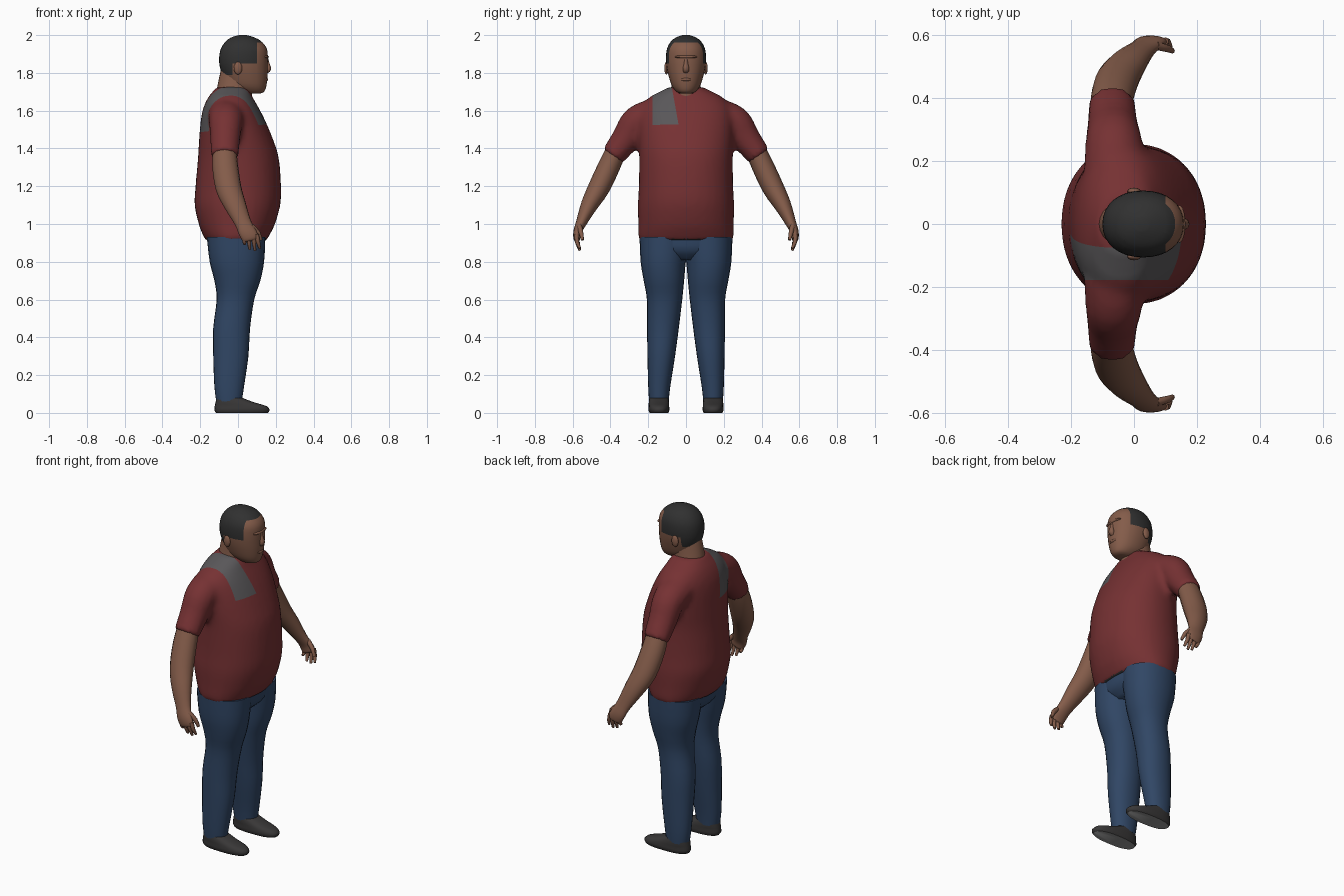
import bpy, bmesh, math
from mathutils import Vector

if "Cube" in bpy.data.objects:
    bpy.data.objects.remove(bpy.data.objects["Cube"])


def material(name, rgb):
    m = bpy.data.materials.new(name)
    m.diffuse_color = (*rgb, 1)
    m.use_nodes = True
    m.node_tree.nodes["Principled BSDF"].inputs["Base Color"].default_value = m.diffuse_color
    return m


RED = material("shirt red", (0.18, 0.031, 0.033))
GREY = material("shoulder cloth grey", (0.10, 0.095, 0.10))
SKIN = material("skin brown", (0.23, 0.107, 0.068))
BLUE = material("jeans blue", (0.03, 0.062, 0.13))
BLACK = material("hair black", (0.030, 0.030, 0.030))
SHOE = material("shoe charcoal", (0.040, 0.038, 0.038))
SOLE = material("sole grey", (0.30, 0.30, 0.30))


def spline(rows, n):
    """Catmull-Rom interpolation of number rows, n steps per span."""
    out = []
    for i in range(len(rows) - 1):
        p = [rows[min(max(k, 0), len(rows) - 1)] for k in (i - 1, i, i + 1, i + 2)]
        for s in range(n):
            t = s / n
            out.append([0.5 * (2 * b + (c - a) * t + (2 * a - 5 * b + 4 * c - d) * t * t
                               + (3 * b - a - 3 * c + d) * t ** 3) for a, b, c, d in zip(*p)])
    return out + [list(rows[-1])]


def skin_rings(bm, rings):
    vs = [[bm.verts.new(p) for p in r] for r in rings]
    n = len(vs[0])
    for a, b in zip(vs, vs[1:]):
        for i in range(n):
            j = (i + 1) % n
            bm.faces.new((a[i], a[j], b[j], b[i]))
    bm.faces.new(vs[0][::-1])
    bm.faces.new(vs[-1])


def ring(c, u, v, n, power):
    pts = []
    for i in range(n):
        a = 2 * math.pi * i / n
        ca, sa = math.cos(a), math.sin(a)
        pts.append(c + u * math.copysign(abs(ca) ** (2 / power), ca)
                   + v * math.copysign(abs(sa) ** (2 / power), sa))
    return pts


def stack(bm, rows, n=24, steps=3, power=2.0, s=1):
    """Upright loft; rows are (z, x back, x front, y inner, y outer)."""
    skin_rings(bm, [ring(Vector(((b + f) / 2, s * (i + o) / 2, z)), Vector(((f - b) / 2, 0, 0)),
                         Vector((0, (o - i) / 2, 0)), n, power)
                    for z, b, f, i, o in spline(rows, steps)])


def tube(bm, rows, n=16, steps=3, s=1):
    """Loft along a path; rows are (x, y, z, radius along x, radius across)."""
    rows = spline(rows, steps)
    pts = [Vector((r[0], s * r[1], r[2])) for r in rows]
    rings = []
    for i, r in enumerate(rows):
        d = (pts[min(i + 1, len(pts) - 1)] - pts[max(i - 1, 0)]).normalized()
        u = Vector((1, 0, 0))
        u = (u - d * u.dot(d)).normalized()
        rings.append(ring(pts[i], u * r[3], d.cross(u) * r[4], n, 2))
    skin_rings(bm, rings)


def ball(bm, loc, size):
    vs = bmesh.ops.create_uvsphere(bm, u_segments=12, v_segments=8, radius=1)["verts"]
    for v in vs:
        v.co = Vector([v.co[k] * size[k] + loc[k] for k in range(3)])


def cut(bm, co, no):
    bmesh.ops.bisect_plane(bm, geom=bm.verts[:] + bm.edges[:] + bm.faces[:],
                           plane_co=co, plane_no=no, dist=1e-5)


def finish(bm, name, mats, rule=None, angle=50):
    bmesh.ops.recalc_face_normals(bm, faces=bm.faces)
    bm.normal_update()
    for f in bm.faces:
        f.material_index = int(rule(f.calc_center_median(), f.normal)) if rule else 0
    me = bpy.data.meshes.new(name)
    bm.to_mesh(me)
    bm.free()
    for m in mats:
        me.materials.append(m)
    ob = bpy.data.objects.new(name, me)
    bpy.context.collection.objects.link(ob)
    bpy.ops.object.select_all(action='DESELECT')
    ob.select_set(True)
    bpy.context.view_layer.objects.active = ob
    bpy.ops.object.shade_smooth_by_angle(angle=math.radians(angle))
    return ob


# Shirt: body and sleeves fused into one surface
TORSO = [(.912, -.170, .150, .250), (.95, -.190, .172, .253), (1.0, -.208, .196, .253),
         (1.1, -.230, .224, .255), (1.2, -.225, .228, .250), (1.35, -.212, .216, .248),
         (1.45, -.206, .185, .252), (1.55, -.197, .143, .252), (1.62, -.182, .107, .237),
         (1.67, -.158, .078, .195), (1.70, -.135, .065, .140), (1.725, -.112, .05, .09)]
SLEEVE = [(-.06, .17, 1.575, .10, .09), (-.064, .26, 1.54, .09, .085),
          (-.068, .317, 1.453, .08, .077), (-.07, .388, 1.36, .073, .064)]
bm = bmesh.new()
stack(bm, [(z, b, f, -w, w) for z, b, f, w in TORSO], 32, 3, 2.15)
for s in (1, -1):
    tube(bm, SLEEVE, 20, 4, s)
shirt = finish(bm, "shirt", [RED, GREY, BLACK])
mod = shirt.modifiers.new("fuse", 'REMESH')
mod.mode, mod.voxel_size = 'VOXEL', 0.017
bpy.ops.object.modifier_apply(modifier="fuse")
mod = shirt.modifiers.new("soften", 'SMOOTH')
mod.factor, mod.iterations = 0.5, 3
bpy.ops.object.modifier_apply(modifier="soften")

# Cloth over the right shoulder, cut into the shirt surface
bm = bmesh.new()
bm.from_mesh(shirt.data)
cut(bm, (0, -.178, 0), (0, 1, 0))
cut(bm, (0, -.04, 1.53), (0, 1, .18))
cut(bm, (0, 0, 1.51), (-.12, 0, 1))
for f in bm.faces:
    c = f.calc_center_median()
    cloth = -.178 < c.y < -.04 - .18 * (c.z - 1.53) and c.z - 1.51 > .12 * c.x
    f.material_index = 1 if cloth else 2 if f.normal.z < -.75 and c.z < .94 else 0
    f.smooth = True
bm.to_mesh(shirt.data)
bm.free()

# Jeans: hips and two legs
LEG = [(.06, -.115, .02, .092, .195), (.14, -.125, .032, .083, .200), (.3, -.131, .055, .058, .204),
       (.45, -.131, .064, .038, .206), (.6, -.113, .086, .020, .207), (.7, -.125, .118, .010, .224),
       (.8, -.150, .138, .001, .240), (.93, -.165, .145, -.02, .246)]
bm = bmesh.new()
for s in (1, -1):
    stack(bm, LEG, 24, 3, 2.15, s)
stack(bm, [(.81, -.10, .09, -.08, .08), (.86, -.150, .135, -.21, .21),
           (.94, -.165, .145, -.245, .245)], 32, 3, 2.2)
finish(bm, "jeans", [BLUE])

# Shoes with pale undersides
SHOES = [(0, -.117, .158, .094, .192), (.015, -.125, .167, .088, .199), (.036, -.123, .152, .089, .198),
         (.056, -.119, .085, .090, .197), (.08, -.113, .022, .094, .193)]
bm = bmesh.new()
for s in (1, -1):
    stack(bm, SHOES, 24, 2, 2.5, s)
finish(bm, "shoes", [SHOE, SOLE], lambda c, n: n.z < -.8)

# Bare arms, palms and fingers
ARM = [(-.07, .355, 1.42, .060, .052), (-.068, .405, 1.31, .068, .058), (-.05, .462, 1.19, .068, .057),
       (-.015, .512, 1.10, .058, .045), (.025, .553, 1.01, .044, .029), (.048, .574, .96, .046, .022),
       (.066, .578, .925, .043, .018), (.07, .577, .915, .03, .012)]
bm = bmesh.new()
for s in (1, -1):
    tube(bm, ARM, 16, 3, s)
    for x, tip_x, tip_z in ((.033, .035, .895), (.055, .062, .866), (.078, .090, .860), (.098, .115, .872)):
        tube(bm, [(x, .579, .945, .012, .012), ((x + tip_x) / 2, .577, .905, .011, .011),
                  (tip_x, .562, tip_z, .007, .007)], 8, 2, s)
    # thumb
    tube(bm, [(.07, .565, .99, .014, .014), (.105, .556, .955, .013, .012),
              (.122, .548, .915, .008, .008)], 8, 2, s)
finish(bm, "arms", [SKIN])

# Neck
bm = bmesh.new()
stack(bm, [(1.60, -.11, .075, -.085, .085), (1.70, -.112, .075, -.08, .08), (1.75, -.105, .08, -.075, .075),
           (1.82, -.09, .08, -.07, .07)], 24, 3)
finish(bm, "neck", [SKIN])

# Head with the hairline cut in
HEAD = [(1.69, .03, .115, .03), (1.70, .0, .138, .05), (1.73, -.05, .150, .074), (1.78, -.078, .156, .091),
        (1.83, -.096, .158, .102), (1.88, -.10, .158, .106), (1.93, -.09, .152, .100),
        (1.97, -.062, .120, .077), (1.99, -.03, .080, .047), (2.0, .005, .045, .02)]
bm = bmesh.new()
stack(bm, [(z, b, f, -w, w) for z, b, f, w in HEAD], 32, 3, 2.15)
for co, no in (((.10, 0, 0), (1, 0, 0)), ((-.03, 0, 0), (1, 0, 0)), ((0, 0, 1.96), (0, 0, 1)),
               ((0, 0, 1.85), (0, 0, 1)), ((0, 0, 1.79), (0, 0, 1))):
    cut(bm, co, no)
finish(bm, "head", [SKIN, BLACK], lambda c, n: c.z > 1.96 or (c.x < .10 and c.z > 1.85)
       or (c.x < -.03 and c.z > 1.79))

# Nose, brow, lips and ears
bm = bmesh.new()
tube(bm, [(.150, 0, 1.875, .010, .009), (.156, 0, 1.845, .012, .012), (.160, 0, 1.82, .016, .018),
          (.152, 0, 1.803, .008, .012)], 10, 2)
ball(bm, (.145, 0, 1.885), (.018, .06, .010))
ball(bm, (.145, 0, 1.765), (.015, .030, .010))
for s in (1, -1):
    ball(bm, (.0, s * .104, 1.825), (.022, .011, .034))
finish(bm, "face_details", [SKIN])
